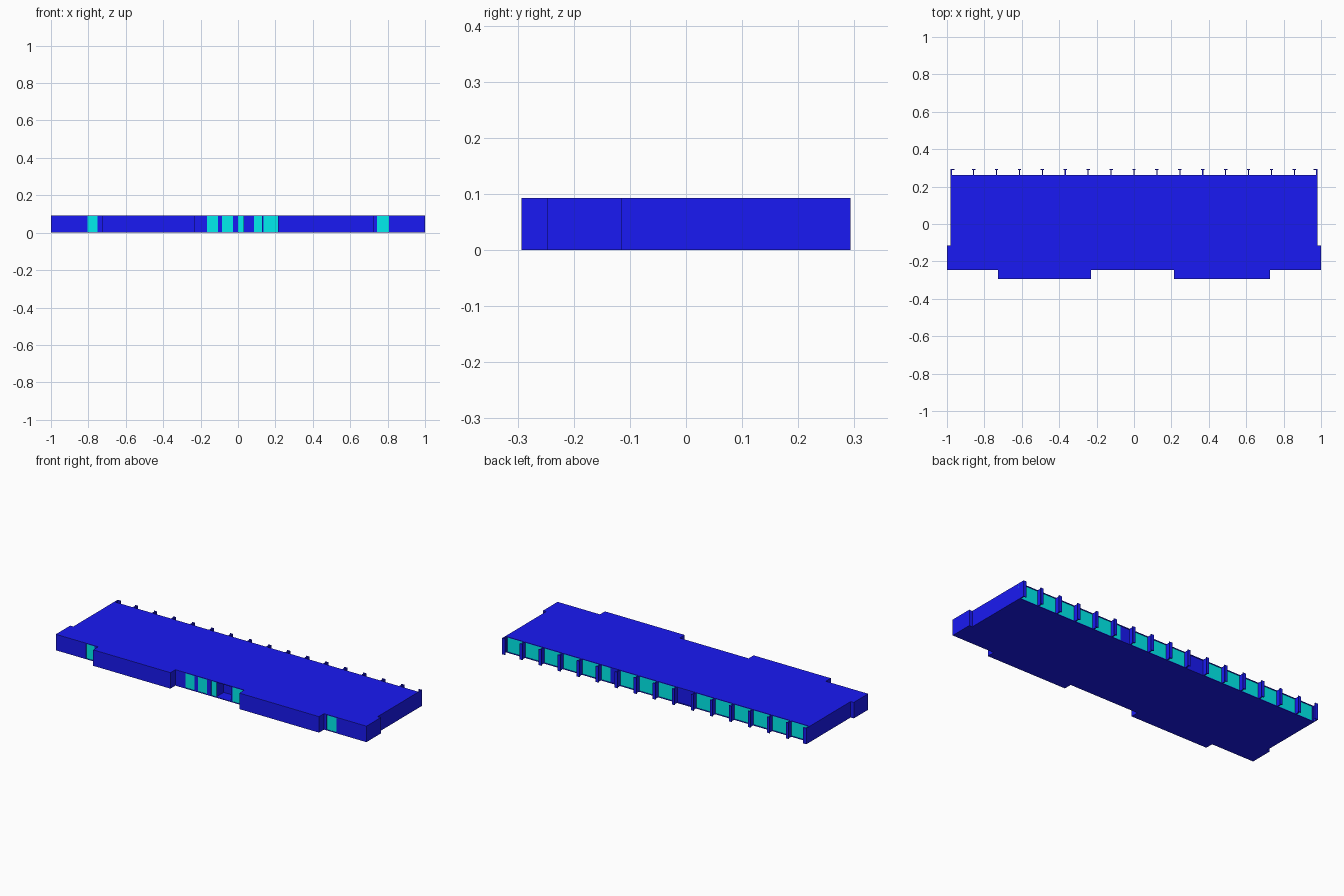
import bpy, bmesh

if "Cube" in bpy.data.objects:
    bpy.data.objects.remove(bpy.data.objects["Cube"])

H = 0.093      # storey height
S = 0.004      # slab thickness
T = 0.012      # wall thickness
FRONT, BACK = -0.247, 0.262


def material(name, color):
    m = bpy.data.materials.new(name)
    m.diffuse_color = color
    m.use_nodes = True
    m.node_tree.nodes["Principled BSDF"].inputs["Base Color"].default_value = m.diffuse_color
    return m


BLUE = material("blue_wall", (0.01, 0.01, 0.9, 1))
CYAN = material("cyan_glass", (0.0, 0.85, 0.85, 1))


def prism(name, outline, z0, z1, mat=BLUE):
    """Extrude a plan outline between two heights."""
    bm = bmesh.new()
    base = bm.faces.new([bm.verts.new((x, y, z0)) for x, y in outline])
    top = bmesh.ops.extrude_face_region(bm, geom=[base])["geom"]
    bmesh.ops.translate(bm, vec=(0, 0, z1 - z0),
                        verts=[v for v in top if isinstance(v, bmesh.types.BMVert)])
    bmesh.ops.recalc_face_normals(bm, faces=bm.faces)
    me = bpy.data.meshes.new(name)
    bm.to_mesh(me)
    bm.free()
    me.materials.append(mat)
    ob = bpy.data.objects.new(name, me)
    bpy.context.collection.objects.link(ob)
    return ob


def block(name, x0, x1, y0, y1, mat=BLUE):
    """Full-height rectangular piece between the slabs."""
    return prism(name, [(x0, y0), (x1, y0), (x1, y1), (x0, y1)], S, H - S, mat)


# Floor and ceiling slabs with the stepped plan
plan = [(-1, FRONT), (-0.727, FRONT), (-0.727, -0.293), (-0.23, -0.293),
        (-0.23, FRONT), (0.214, FRONT), (0.214, -0.293), (0.727, -0.293),
        (0.727, FRONT), (1, FRONT), (1, -0.115), (0.98, -0.115),
        (0.98, BACK), (-0.98, BACK), (-0.98, -0.115), (-1, -0.115)]
prism("floor_slab", plan, 0, S)
prism("ceiling_slab", plan, H - S, H)

# Side walls and their wider front wings
for side, s in (("left", -1), ("right", 1)):
    xs = sorted((s * 0.98, s * (0.98 - T)))
    block(side + "_wall", *xs, -0.115, BACK)
    xs = sorted((s, s * (0.98 - T)))
    block(side + "_wing", *xs, FRONT, -0.115)

# Projecting front bays
for side, x0, x1 in (("left", -0.727, -0.23), ("right", 0.214, 0.727)):
    block(side + "_bay_front", x0, x1, -0.293, -0.293 + T)
    block(side + "_bay_cheek_a", x0, x0 + T, -0.293 + T, FRONT + T)
    block(side + "_bay_cheek_b", x1 - T, x1, -0.293 + T, FRONT + T)

# Front wall piers
for x0, x1 in ((-0.98, -0.805), (-0.75, -0.727), (-0.23, -0.166), (-0.107, -0.086),
               (-0.027, 0.0), (0.128, 0.136), (0.727, 0.743), (0.807, 0.98)):
    block("front_pier", x0, x1, FRONT, FRONT + T)

# Front windows
for x0, x1 in ((-0.805, -0.75), (-0.166, -0.107), (-0.086, -0.027),
               (0.0, 0.032), (0.136, 0.214), (0.743, 0.807)):
    block("front_window", x0, x1, FRONT + 0.003, FRONT + 0.007, CYAN)

# Recessed entrance
RY = FRONT + 0.07
block("entrance_cheek_left", 0.026, 0.032, FRONT + 0.007, RY)
block("entrance_cheek_right", 0.128, 0.136, FRONT + T, RY)
block("entrance_wall", 0.026, 0.085, RY, RY + T)
block("entrance_door", 0.085, 0.136, RY + 0.003, RY + 0.007, CYAN)

# Rear fins: T-shaped, with L-shaped ones at both ends
N = 16
PITCH = 1.96 / N
for i in range(N + 1):
    x = -0.98 + i * PITCH
    stem = min(max(x, -0.977), 0.977)
    f0, f1 = max(x - 0.009, -0.98), min(x + 0.009, 0.98)
    if i == 0:
        f1 = x + 0.02
    if i == N:
        f0 = x - 0.02
    a, b, y0, ye = stem - 0.003, stem + 0.003, BACK - 0.012, 0.293
    prism("rear_fin", [(a, y0), (b, y0), (b, ye - 0.005), (f1, ye - 0.005), (f1, ye),
                       (f0, ye), (f0, ye - 0.005), (a, ye - 0.005)], 0, H)

# Rear glazing, with one solid bay and one half-solid bay
for i in range(N):
    x0 = -0.98 + i * PITCH
    x1 = x0 + PITCH
    y0, y1 = BACK - 0.009, BACK - 0.004
    if i == 6:
        block("rear_solid_panel", x0, x1, y0, y1)
    elif i == 10:
        block("rear_solid_panel", x0, x0 + PITCH / 2, y0, y1)
        block("rear_window", x0 + PITCH / 2, x1, y0, y1, CYAN)
    else:
        block("rear_window", x0, x1, y0, y1, CYAN)
